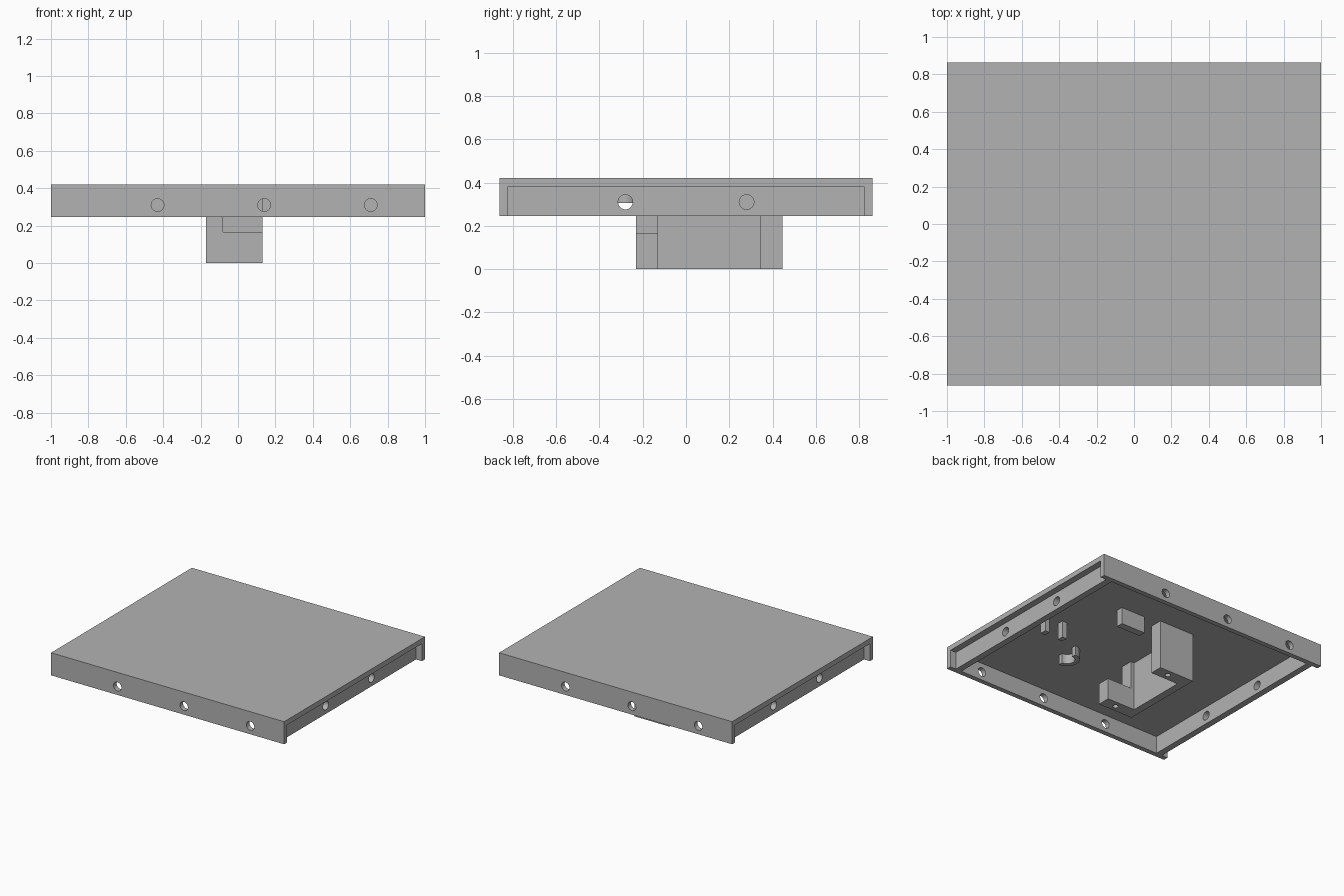
import bpy
import math

old = bpy.data.objects.get("Cube")
if old:
    bpy.data.objects.remove(old, do_unlink=True)

grey = bpy.data.materials.new("plain grey")
grey.use_nodes = True
colour = (0.45, 0.45, 0.45, 1)
grey.diffuse_color = colour
grey.node_tree.nodes["Principled BSDF"].inputs["Base Color"].default_value = colour


def box(name, x, y, z):
    """Box from its (min, max) range on each axis."""
    bpy.ops.mesh.primitive_cube_add(size=1)
    ob = bpy.context.object
    ob.name = name
    ob.location = [(r[0] + r[1]) / 2 for r in (x, y, z)]
    ob.scale = [r[1] - r[0] for r in (x, y, z)]
    bpy.ops.object.transform_apply(location=True, rotation=False, scale=True)
    ob.data.materials.append(grey)
    return ob


def rod(location, radius, depth, rotation=(0, 0, 0)):
    bpy.ops.mesh.primitive_cylinder_add(vertices=32, radius=radius, depth=depth,
                                        location=location, rotation=rotation)
    ob = bpy.context.object
    ob.data.materials.append(grey)
    return ob


def carve(target, cutters):
    """Subtract every cutter, then remove it."""
    for cutter in cutters:
        cutter.hide_render = True
        mod = target.modifiers.new("cut", "BOOLEAN")
        mod.operation = "DIFFERENCE"
        mod.solver = "EXACT"
        mod.object = cutter
        bpy.ops.object.select_all(action="DESELECT")
        target.select_set(True)
        bpy.context.view_layer.objects.active = target
        bpy.ops.object.modifier_apply(modifier=mod.name)
        bpy.data.objects.remove(cutter, do_unlink=True)
    bpy.ops.object.shade_smooth_by_angle(angle=math.radians(30))


# Cover: shallow tray opening downwards, side walls set in under the top
rim, ceiling, top = 0.245, 0.38, 0.42
cover = box("cover", (-1, 1), (-0.863, 0.863), (rim, top))
inner_y = (-0.825, 0.825)
cuts = [box("cavity", (-0.9, 0.9), inner_y, (0.1, ceiling))]
for s in (-1, 1):
    ends = sorted((s * 0.95, s * 1.1))
    cuts.append(box("side_recess", ends, inner_y, (0.1, ceiling)))
    # screw holes in the front and back walls
    for x in (-0.43, 0.14, 0.71):
        cuts.append(rod((-s * x, s * 0.845, 0.31), 0.034, 0.2, (math.pi / 2, 0, 0)))
    # screw holes in the side walls
    for y in (-0.28, 0.28):
        cuts.append(rod((s * 0.925, y, 0.31), 0.034, 0.12, (0, math.pi / 2, 0)))
carve(cover, cuts)

# Hanging bracket: two arms joined by a thin web
bracket = box("bracket", (-0.17, 0.13), (-0.23, 0.445), (0, ceiling))
carve(bracket, [
    box("pocket", (-0.11, 0.3), (-0.13, 0.345), (-0.1, 0.5)),
    box("arm_notch", (-0.08, 0.3), (-0.4, -0.13), (0.165, 0.5)),
    rod((0.02, -0.18, 0.08), 0.02, 0.3),
    rod((0.02, 0.395, 0.06), 0.02, 0.2),
])

# Small ribs under the top
box("stop_block", (0.25, 0.46), (0.36, 0.416), (0.25, ceiling))
box("outer_peg", (0.77, 0.81), (-0.06, -0.01), (0.25, ceiling))
box("inner_peg", (0.62, 0.66), (-0.05, 0.0), (0.25, ceiling))

# Half-ring cradle, open towards +x
cradle = rod((0.365, -0.30, 0.343), 0.09, 0.075)
cradle.name = "half_ring"
carve(cradle, [
    rod((0.365, -0.30, 0.343), 0.055, 0.3),
    box("open_half", (0.365, 0.6), (-0.5, -0.1), (0.2, 0.5)),
])
